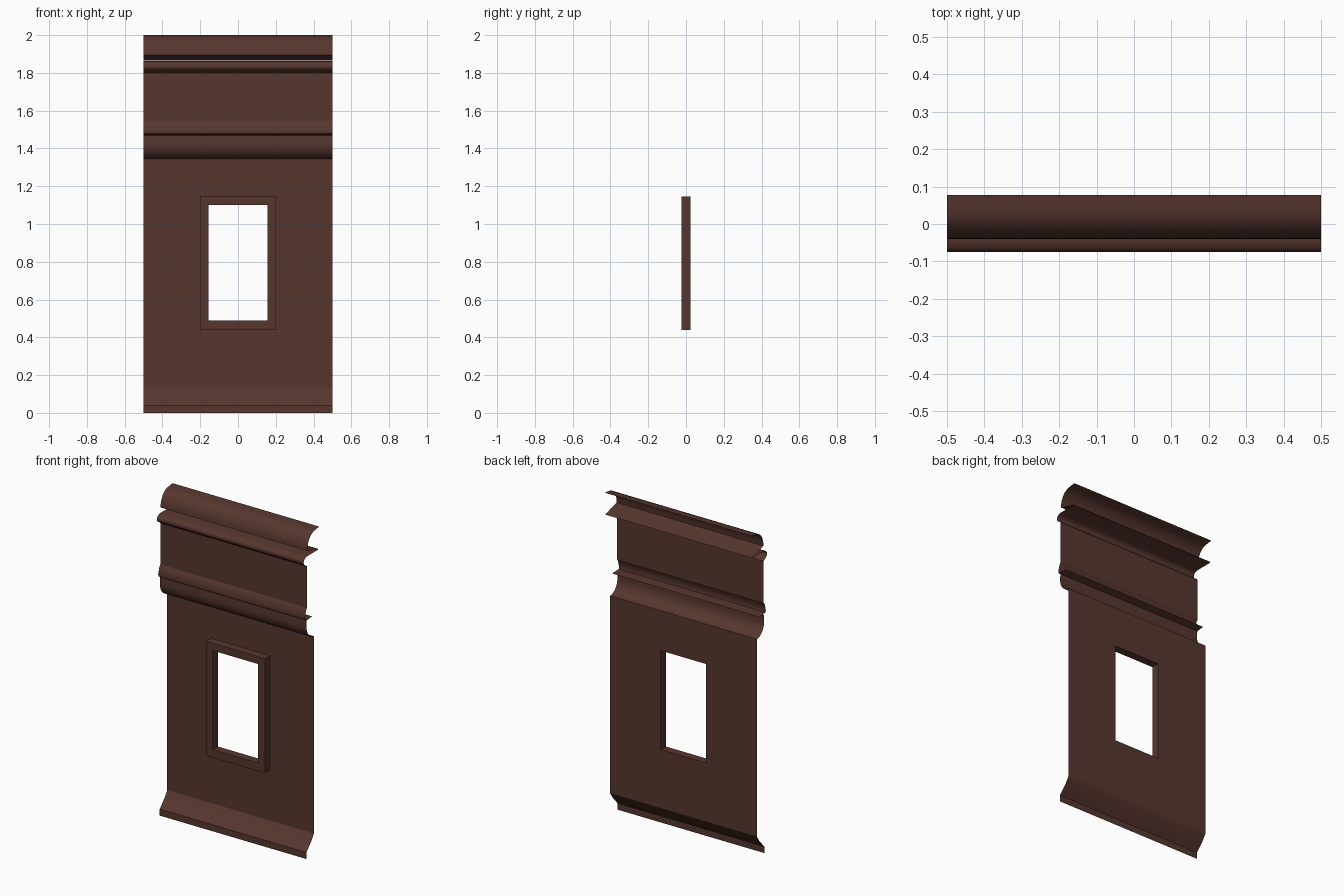
import bpy
import bmesh
import math

cube = bpy.data.objects.get("Cube")
if cube:
    bpy.data.objects.remove(cube, do_unlink=True)

# One dark stained wood colour
wood = bpy.data.materials.new("dark red wood")
wood.use_nodes = True
colour = (0.095, 0.037, 0.028, 1)
wood.diffuse_color = colour
wood.node_tree.nodes["Principled BSDF"].inputs["Base Color"].default_value = colour

HALF = 0.5           # half the panel width
WALL_Y = 0.025       # plane of the lower wall
FRAME_Y = -0.025     # front of the window frame
OUTER = (0.2, 0.44, 1.145)     # half width, bottom, top
INNER = (0.155, 0.49, 1.1)


def finish(name, bm, smooth=None):
    mesh = bpy.data.meshes.new(name)
    bm.to_mesh(mesh)
    bm.free()
    obj = bpy.data.objects.new(name, mesh)
    bpy.context.collection.objects.link(obj)
    mesh.materials.append(wood)
    if smooth:
        bpy.ops.object.select_all(action="DESELECT")
        obj.select_set(True)
        bpy.context.view_layer.objects.active = obj
        bpy.ops.object.shade_smooth_by_angle(angle=math.radians(smooth))
    return obj


def arc(cy, cz, ry, rz, start, end, steps=8):
    """Points on an elliptical arc in the y-z plane, angles in degrees."""
    angles = [math.radians(start + (end - start) * i / steps) for i in range(steps + 1)]
    return [(cy + ry * math.cos(a), cz + rz * math.sin(a)) for a in angles]


def moulding(name, profile, smooth=40):
    """Sweep an open y-z profile, listed top to bottom, across the width."""
    bm = bmesh.new()
    rows = [[bm.verts.new((x, y, z)) for x in (-HALF, HALF)] for y, z in profile]
    for a, b in zip(rows, rows[1:]):
        bm.faces.new((a[0], b[0], b[1], a[1]))
    return finish(name, bm, smooth)


def rectangle(bm, size, y):
    w, low, high = size
    return [bm.verts.new((x, y, z)) for x, z in ((-w, low), (w, low), (w, high), (-w, high))]


def bridge(bm, a, b):
    for i in range(4):
        j = (i + 1) % 4
        bm.faces.new((a[i], a[j], b[j], b[i]))


# Cornice: short lip, round front, deep return underneath
moulding("cornice", [(0.077, 2.0)] + arc(0.04, 1.895, 0.08, 0.1, 90, 180) + [(0.07, 1.865)])

# Bead below the cornice
moulding("upper_bead", [(0.07, 1.862), (-0.045, 1.862)]
         + arc(-0.045, 1.835, 0.03, 0.025, 110, 250) + [(-0.042, 1.8)])

# Frieze panel
moulding("frieze", [(-0.042, 1.8), (-0.042, 1.545)])

# Sloping ledge below the frieze
moulding("lower_ledge", [(-0.042, 1.545), (-0.052, 1.53), (-0.063, 1.49),
                         (-0.06, 1.478), (0.005, 1.475)])

# Round moulding that returns to the lower wall
moulding("lower_round", [(0.005, 1.475), (-0.045, 1.468)]
         + arc(WALL_Y, 1.43, 0.072, 0.085, 180, 270))

# Lower wall with a window opening
bm = bmesh.new()
bridge(bm, rectangle(bm, (HALF, 0.13, 1.345), WALL_Y), rectangle(bm, OUTER, WALL_Y))
finish("lower_wall", bm)

# Flared skirting at the foot
moulding("skirting", [(WALL_Y, 0.13), (0.0, 0.092), (-0.025, 0.065), (-0.048, 0.04), (-0.048, 0.0)])

# Window frame: square section ring
bm = bmesh.new()
loops = [rectangle(bm, size, y) for size, y in
         ((OUTER, WALL_Y), (OUTER, FRAME_Y), (INNER, FRAME_Y), (INNER, WALL_Y))]
for a, b in zip(loops, loops[1:] + loops[:1]):
    bridge(bm, a, b)
bmesh.ops.recalc_face_normals(bm, faces=bm.faces)
finish("window_frame", bm)
